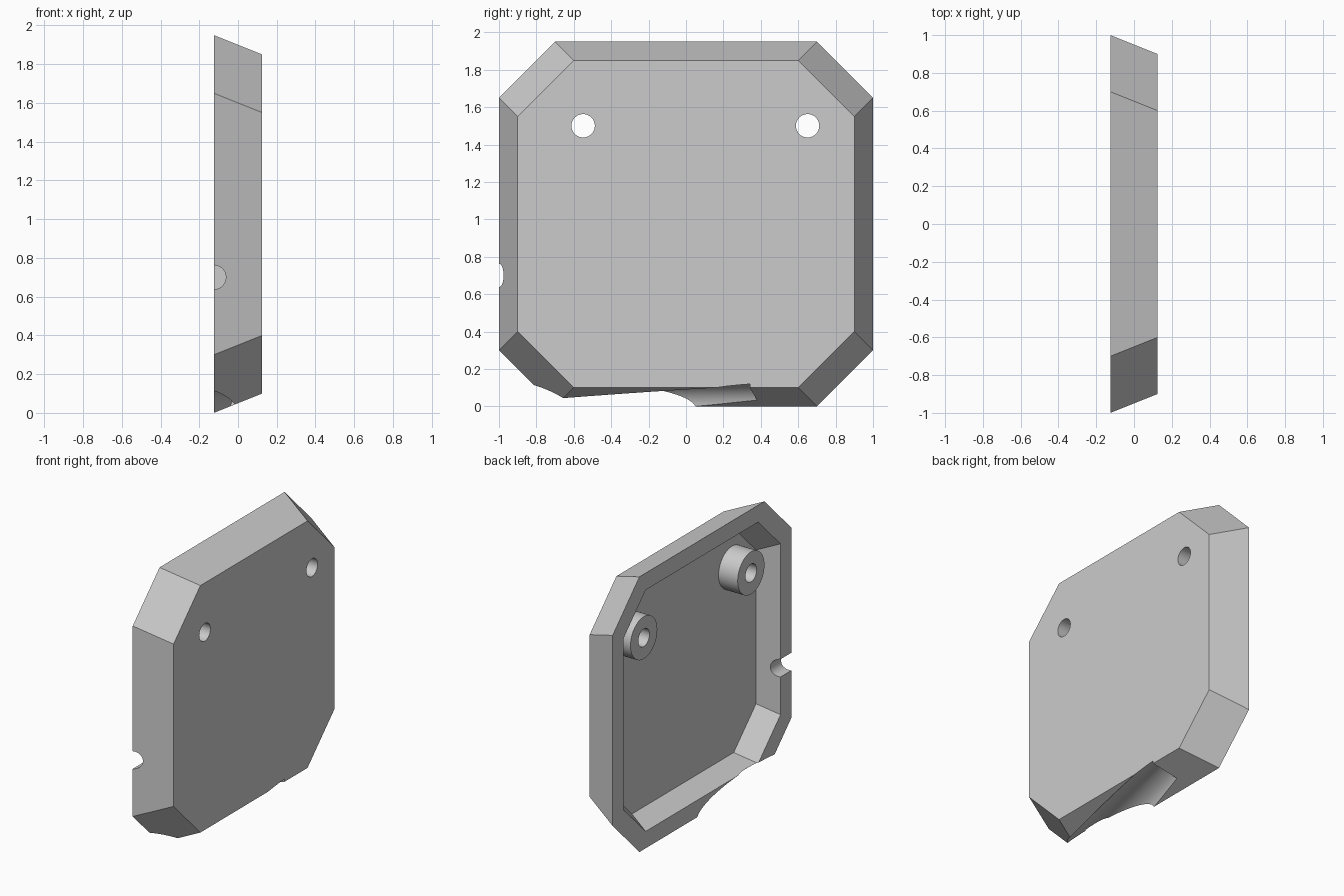
import bpy, bmesh, math
from mathutils import Vector, Matrix

if "Cube" in bpy.data.objects:
    bpy.data.objects.remove(bpy.data.objects["Cube"])

BACK, FRONT, FLOOR = -0.125, 0.125, 0.025
HOLE_R, BOSS_R = 0.0625, 0.15
BOSSES = [(-0.55, 1.5), (0.65, 1.5)]

grey = bpy.data.materials.new("plain_grey")
grey.diffuse_color = (0.6, 0.6, 0.6, 1)
grey.use_nodes = True
grey.node_tree.nodes["Principled BSDF"].inputs["Base Color"].default_value = grey.diffuse_color


def make_object(name, bm):
    bmesh.ops.recalc_face_normals(bm, faces=bm.faces)
    mesh = bpy.data.meshes.new(name)
    bm.to_mesh(mesh)
    bm.free()
    mesh.materials.append(grey)
    ob = bpy.data.objects.new(name, mesh)
    bpy.context.collection.objects.link(ob)
    return ob


def octagon(bm, x, inset, chamfer):
    w, lo, hi, c = 1 - inset, inset, 1.95 - inset, chamfer
    pts = [(w - c, lo), (w, lo + c), (w, hi - c), (w - c, hi),
           (c - w, hi), (-w, hi - c), (-w, lo + c), (c - w, lo)]
    return [bm.verts.new((x, y, z)) for y, z in pts]


def bridge(bm, a, b):
    n = len(a)
    for i in range(n):
        j = (i + 1) % n
        bm.faces.new((a[i], a[j], b[j], b[i]))


def rod(name, start, end, radius, segments=48):
    start, end = Vector(start), Vector(end)
    d = end - start
    bm = bmesh.new()
    m = Matrix.Translation((start + end) / 2) @ d.to_track_quat('Z', 'Y').to_matrix().to_4x4()
    bmesh.ops.create_cone(bm, cap_ends=True, segments=segments, radius1=radius,
                          radius2=radius, depth=d.length, matrix=m)
    ob = make_object(name, bm)
    ob.hide_render = True
    return ob


def smooth(ob):
    bpy.ops.object.select_all(action='DESELECT')
    ob.select_set(True)
    bpy.context.view_layer.objects.active = ob
    bpy.ops.object.shade_smooth_by_angle(angle=math.radians(30))


# Tapered octagonal cover, hollow at the back
bm = bmesh.new()
rings = [octagon(bm, FRONT, 0.10, 0.30), octagon(bm, BACK, 0.0, 0.30),
         octagon(bm, BACK, 0.12, 0.25), octagon(bm, FLOOR, 0.18, 0.25)]
for a, b in zip(rings, rings[1:]):
    bridge(bm, a, b)
bm.faces.new(rings[0])
bm.faces.new(rings[-1])
cover = make_object("cover", bm)

# Screw holes, side cable notch and slanted groove under the bottom edge
cutters = [rod("screw_hole_cutter", (-0.3, y, z), (0.3, y, z), HOLE_R) for y, z in BOSSES]
cutters.append(rod("side_notch_cutter", (BACK, -1.2, 0.7), (BACK, -0.7, 0.7), HOLE_R))
axis_x = lambda y: 0.02 + 0.23 * (y - 0.06)
cutters.append(rod("bottom_groove_cutter", (axis_x(-1.2), -1.2, -0.015),
                   (axis_x(0.35), 0.35, -0.015), 0.14, 64))
bpy.context.view_layer.objects.active = cover
for c in cutters:
    mod = cover.modifiers.new(c.name, 'BOOLEAN')
    mod.operation, mod.solver, mod.object = 'DIFFERENCE', 'EXACT', c
    bpy.ops.object.modifier_apply(modifier=mod.name)
    bpy.data.objects.remove(c)
smooth(cover)

# Hollow screw bosses standing on the cavity floor
for k, (y, z) in enumerate(BOSSES):
    bm = bmesh.new()

    def circle(x, r):
        return [bm.verts.new((x, y + r * math.cos(t * math.tau / 48),
                              z + r * math.sin(t * math.tau / 48))) for t in range(48)]
    loops = [circle(FLOOR, BOSS_R), circle(BACK, BOSS_R), circle(BACK, HOLE_R), circle(FLOOR, HOLE_R)]
    for a, b in zip(loops, loops[1:] + loops[:1]):
        bridge(bm, a, b)
    smooth(make_object(f"screw_boss_{k + 1}", bm))
